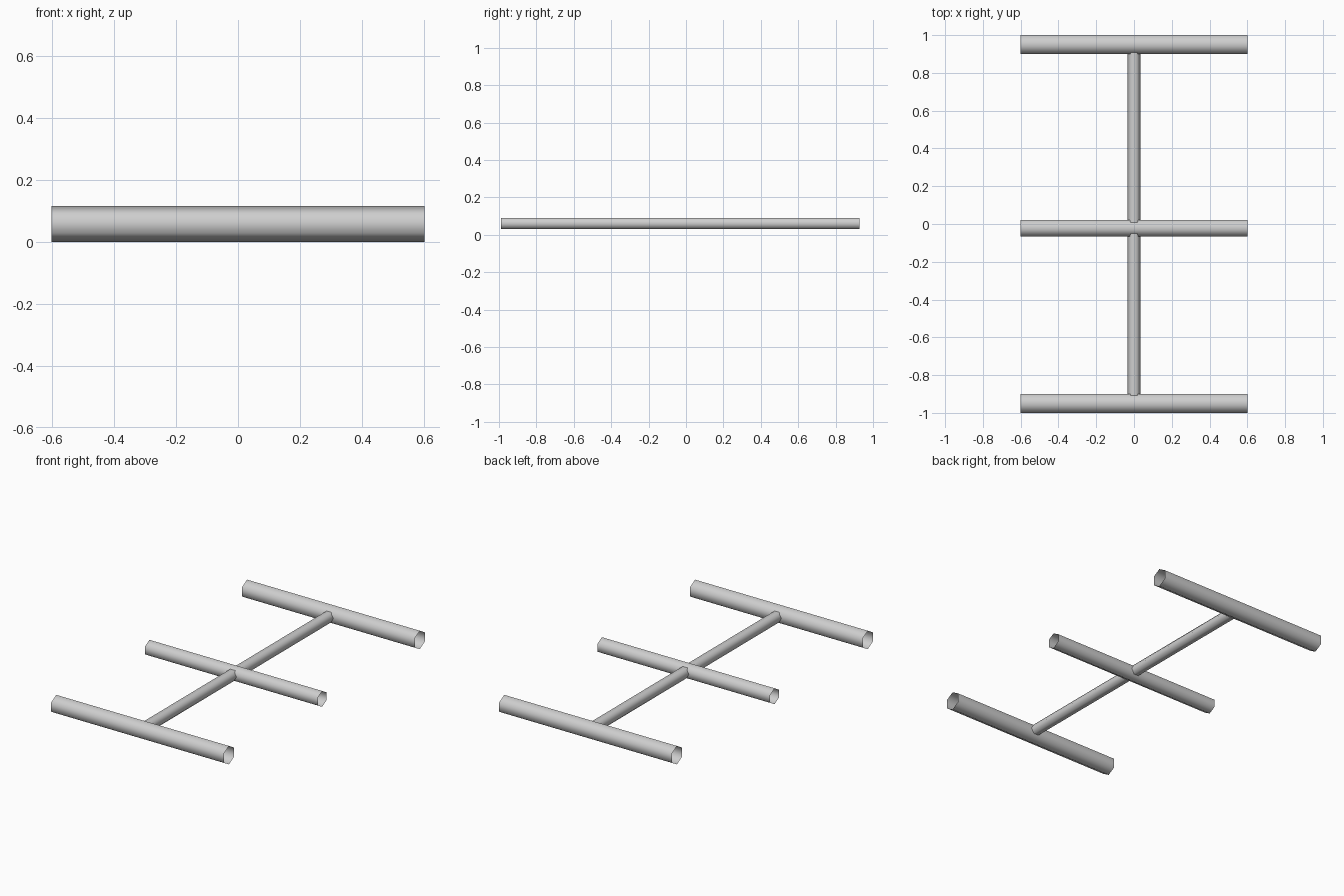
import bpy
import bmesh
from math import cos, sin, pi

cube = bpy.data.objects.get("Cube")
if cube:
    bpy.data.objects.remove(cube, do_unlink=True)

# Single plain grey
grey = bpy.data.materials.new("light_grey")
grey.use_nodes = True
colour = (0.62, 0.62, 0.62, 1)
grey.diffuse_color = colour
grey.node_tree.nodes["Principled BSDF"].inputs["Base Color"].default_value = colour


def open_tube(name, axis, start, end, across, height, radius, phase=0.0):
    """Six-sided, smooth, open-ended tube along x or y."""
    bm = bmesh.new()
    rings = []
    for along in (start, end):
        ring = []
        for i in range(6):
            a = phase + i * pi / 3
            side, z = across + radius * cos(a), height + radius * sin(a)
            point = (along, side, z) if axis == "x" else (side, along, z)
            ring.append(bm.verts.new(point))
        rings.append(ring)
    first, last = rings
    for i in range(6):
        j = (i + 1) % 6
        quad = (first[i], last[i], last[j], first[j])
        face = bm.faces.new(quad if axis == "y" else quad[::-1])
        face.smooth = True
    # Make every wall face away from the tube axis
    bm.normal_update()
    for face in list(bm.faces):
        out = face.calc_center_median()
        out.z -= height
        if axis == "x":
            out.x, out.y = 0, out.y - across
        else:
            out.x, out.y = out.x - across, 0
        if face.normal.dot(out) < 0:
            face.normal_flip()
    mesh = bpy.data.meshes.new(name)
    bm.to_mesh(mesh)
    bm.free()
    mesh.materials.append(grey)
    obj = bpy.data.objects.new(name, mesh)
    bpy.context.collection.objects.link(obj)
    return obj


# Cross bars, with a ridge on top
for name, y, radius in (("front_crossbar", -0.95, 0.058),
                        ("middle_crossbar", -0.022, 0.05),
                        ("rear_crossbar", 0.95, 0.058)):
    open_tube(name, "x", -0.602, 0.602, y, 0.058, radius, pi / 6)

# Long spine joining the bars, flat on top
open_tube("spine", "y", -0.99, 0.927, 0, 0.061, 0.035)
